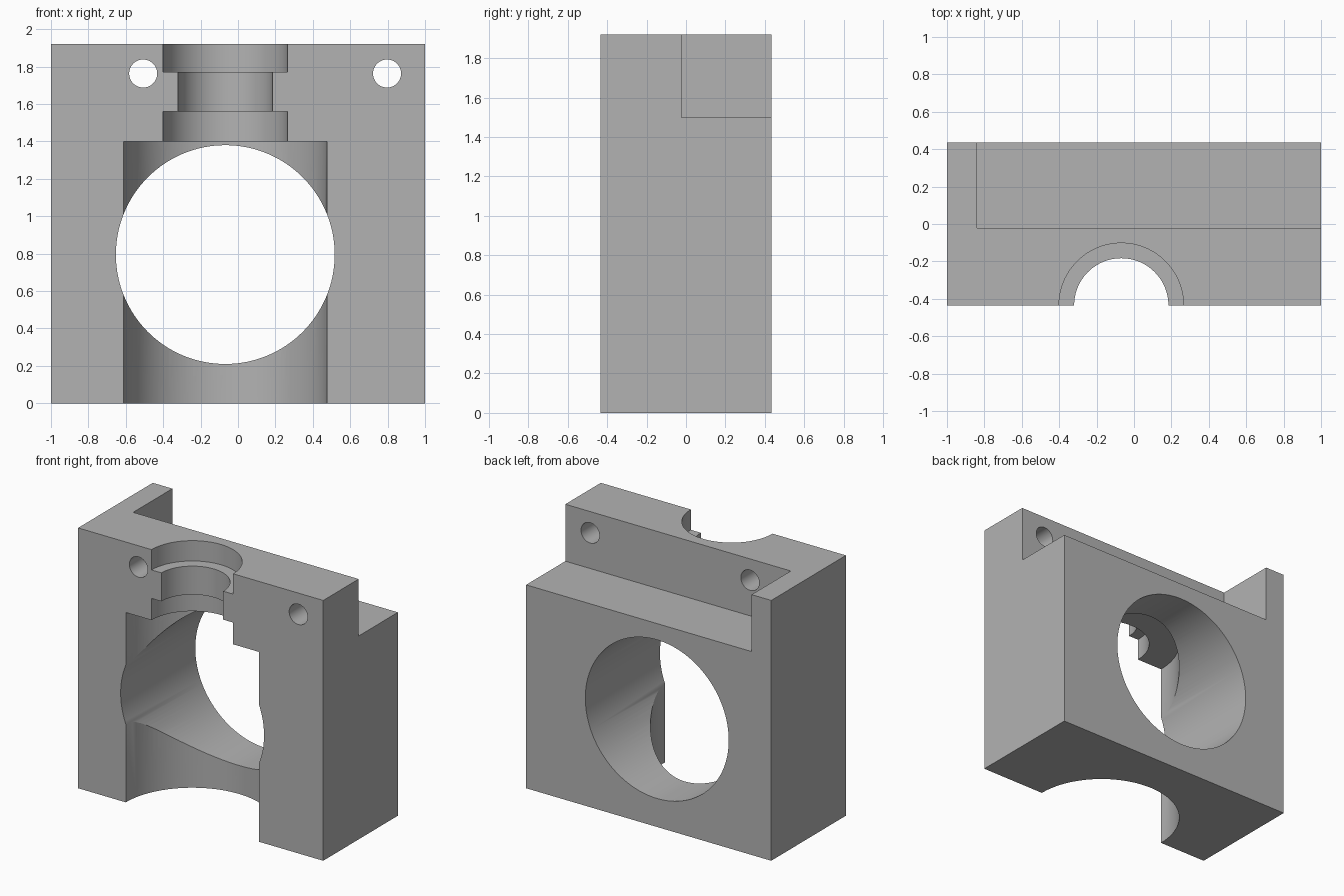
import bpy, bmesh, math
from mathutils import Matrix, Vector

cube = bpy.data.objects.get("Cube")
if cube:
    bpy.data.objects.remove(cube, do_unlink=True)

DEPTH, HEIGHT = 0.87, 1.92
AXIS_X = -0.068            # shared centre line of the bores
FRONT = -DEPTH / 2

grey = bpy.data.materials.new("plain grey")
grey.use_nodes = True
colour = (0.45, 0.45, 0.45, 1)
grey.diffuse_color = colour
grey.node_tree.nodes["Principled BSDF"].inputs["Base Color"].default_value = colour


def make_object(name, bm):
    bmesh.ops.recalc_face_normals(bm, faces=bm.faces)
    mesh = bpy.data.meshes.new(name)
    bm.to_mesh(mesh)
    bm.free()
    mesh.materials.append(grey)
    obj = bpy.data.objects.new(name, mesh)
    bpy.context.collection.objects.link(obj)
    return obj


def box(name, low, high):
    low, high = Vector(low), Vector(high)
    bm = bmesh.new()
    bmesh.ops.create_cube(bm, size=1, matrix=Matrix.Translation((low + high) / 2)
                          @ Matrix.Diagonal((*(high - low), 1)))
    return make_object(name, bm)


def cross_hole(name, x, z, radius, sides):
    bm = bmesh.new()
    bmesh.ops.create_cone(bm, cap_ends=True, segments=sides, radius1=radius,
                          radius2=radius, depth=2,
                          matrix=Matrix.Translation((x, 0, z))
                          @ Matrix.Rotation(math.pi / 2, 4, "X"))
    return make_object(name, bm)


def turned_plug(name, x, y, profile, sides):
    bm = bmesh.new()
    verts = [bm.verts.new((x + r, y, z)) for r, z in profile]
    edges = [bm.edges.new(pair) for pair in zip(verts, verts[1:])]
    bmesh.ops.spin(bm, geom=verts + edges, cent=(x, y, 0), axis=(0, 0, 1),
                   angle=math.tau, steps=sides, use_merge=True)
    bmesh.ops.remove_doubles(bm, verts=bm.verts, dist=0.0001)
    return make_object(name, bm)


# Main block
block = box("clamp_block", (-1, FRONT, 0), (1, -FRONT, HEIGHT))

# Rear ledge, open on one side
cutters = [box("ledge_cutter", (-0.84, -0.022, 1.5), (1.2, 0.7, 2.2))]

# Stepped vertical half bore in the front face
profile = [(0, -0.2), (0.543, -0.2), (0.543, 1.4), (0.333, 1.4), (0.333, 1.56),
           (0.252, 1.56), (0.252, 1.77), (0.333, 1.77), (0.333, 2.2), (0, 2.2)]
cutters.append(turned_plug("bore_cutter", AXIS_X, FRONT, profile, 96))

# Large cross bore and two bolt holes
cutters.append(cross_hole("cross_bore_cutter", AXIS_X, 0.795, 0.585, 128))
for x in (-0.507, 0.797):
    cutters.append(cross_hole("bolt_hole_cutter", x, 1.763, 0.075, 48))

# Cut, then bake the result
for cutter in cutters:
    cutter.hide_render = True
    cut = block.modifiers.new(cutter.name, "BOOLEAN")
    cut.operation = "DIFFERENCE"
    cut.solver = "EXACT"
    cut.object = cutter

bpy.ops.object.select_all(action="DESELECT")
block.select_set(True)
bpy.context.view_layer.objects.active = block
for name in [m.name for m in block.modifiers]:
    bpy.ops.object.modifier_apply(modifier=name)
for cutter in cutters:
    bpy.data.objects.remove(cutter, do_unlink=True)

bpy.ops.object.shade_smooth_by_angle(angle=math.radians(25))
